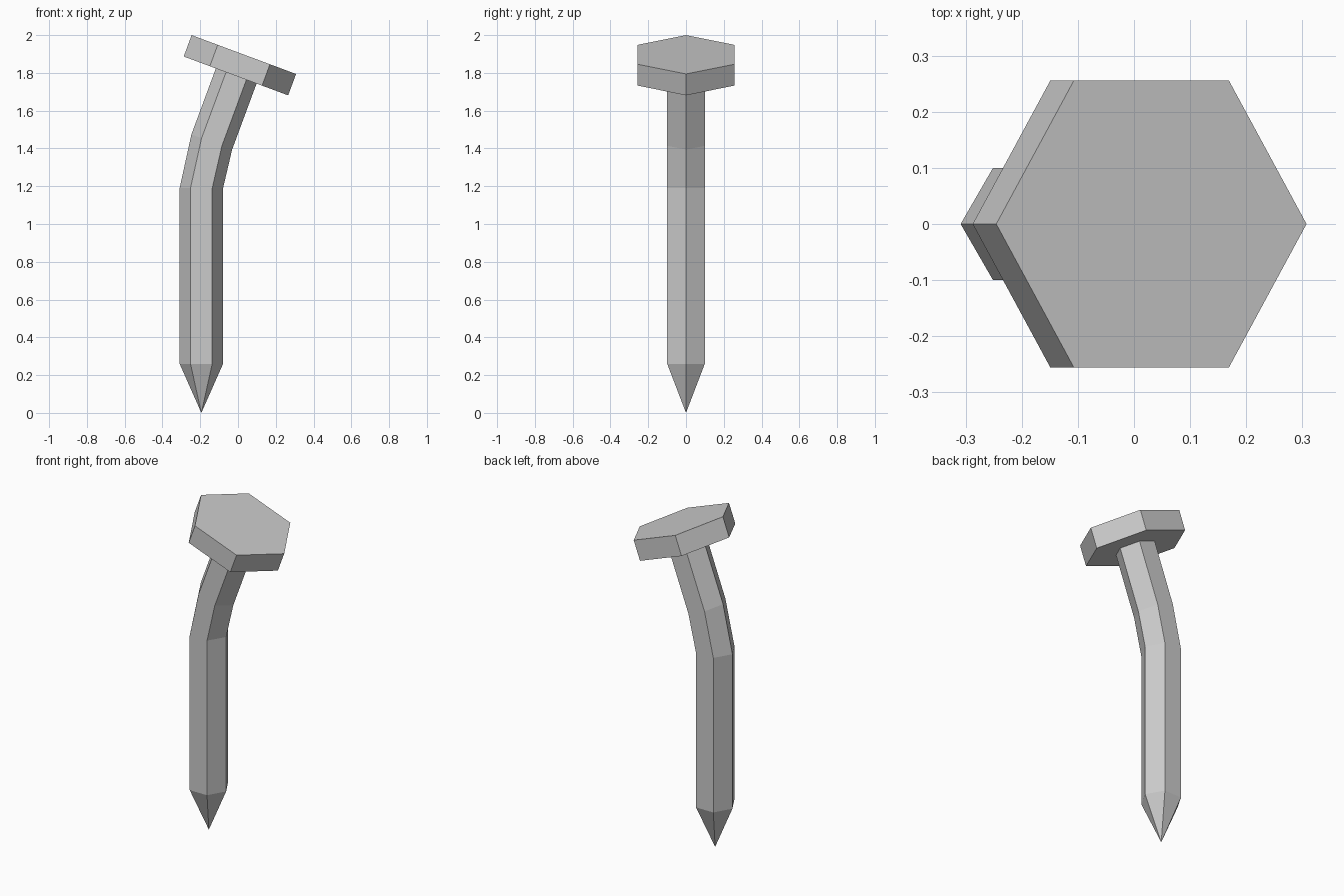
import bpy, bmesh
from math import radians, sin, cos, pi

if "Cube" in bpy.data.objects:
    bpy.data.objects.remove(bpy.data.objects["Cube"])


def hex_loft(name, stations, radius, tip=None):
    """Skin hexagonal rings placed at (x, z, tilt in degrees), with an optional point below."""
    bm = bmesh.new()
    rings = []
    for x, z, tilt in stations:
        t = radians(tilt)
        ring = []
        for i in range(6):
            a = i * pi / 3
            u, v = radius * cos(a), radius * sin(a)
            ring.append(bm.verts.new((x + u * cos(t), v, z - u * sin(t))))
        rings.append(ring)
    for lo, hi in zip(rings, rings[1:]):
        for i in range(6):
            j = (i + 1) % 6
            bm.faces.new((lo[i], lo[j], hi[j], hi[i]))
    bm.faces.new(rings[-1])
    if tip:
        p = bm.verts.new(tip)
        for i in range(6):
            bm.faces.new((rings[0][(i + 1) % 6], rings[0][i], p))
    else:
        bm.faces.new(rings[0][::-1])
    bmesh.ops.recalc_face_normals(bm, faces=bm.faces)
    mesh = bpy.data.meshes.new(name)
    bm.to_mesh(mesh)
    bm.free()
    obj = bpy.data.objects.new(name, mesh)
    bpy.context.collection.objects.link(obj)
    return obj


TILT = 20.4

# Bent shaft with a pointed end
hex_loft("nail_shaft",
         [(-0.194, 0.26, 0), (-0.194, 1.19, 0), (-0.139, 1.434, TILT), (-0.009, 1.785, TILT)],
         0.115, tip=(-0.194, 0, 0))

# Tilted hexagonal head
hex_loft("nail_head", [(-0.011, 1.784, TILT), (0.031, 1.897, TILT)], 0.295)
